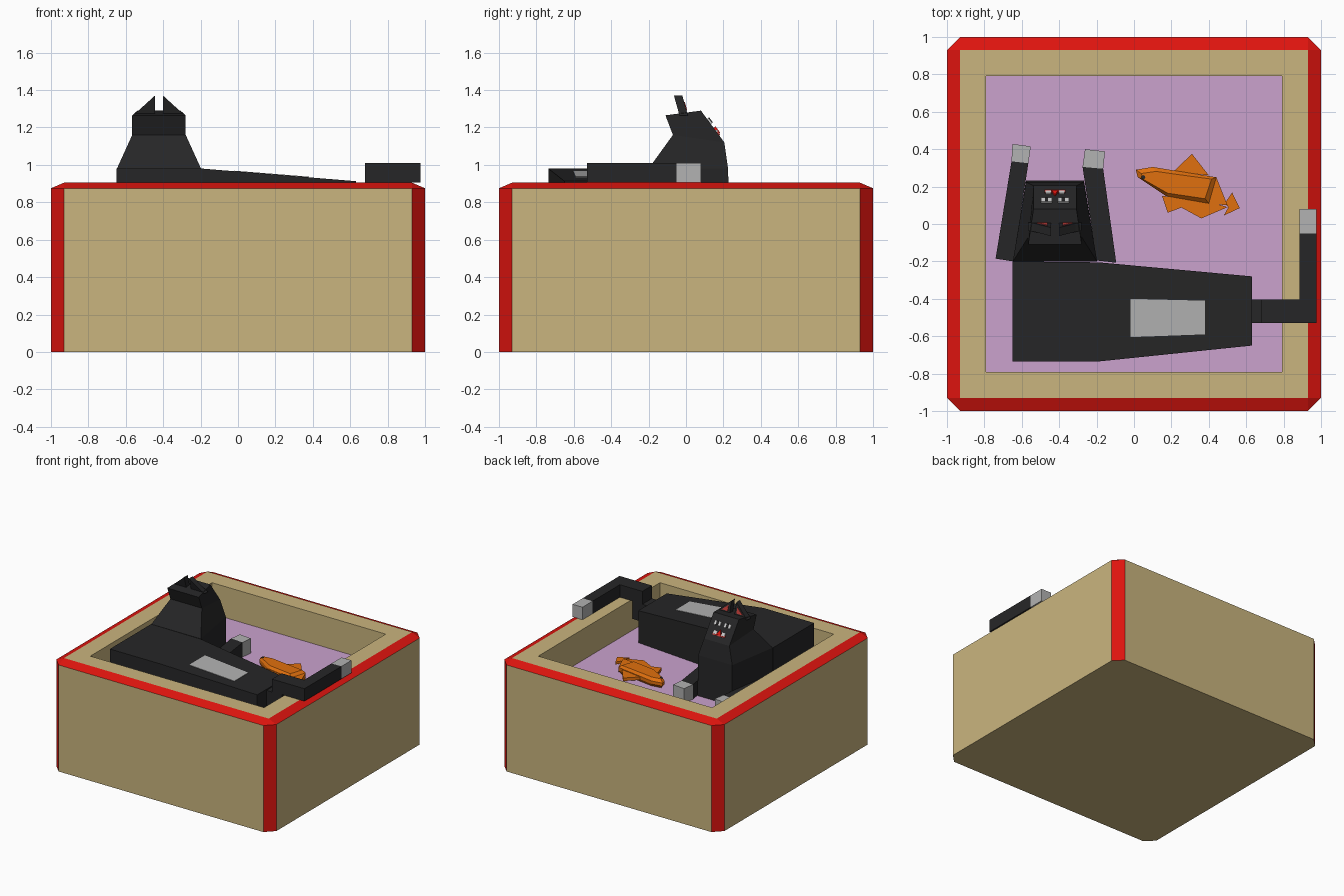
import bpy, bmesh
from mathutils import Vector

if "Cube" in bpy.data.objects:
    bpy.data.objects.remove(bpy.data.objects["Cube"])


def mat(name, r, g, b):
    lin = [((c / 255 + 0.055) / 1.055) ** 2.4 if c > 10 else c / 255 / 12.92 for c in (r, g, b)]
    m = bpy.data.materials.new(name)
    m.diffuse_color = (*lin, 1)
    m.use_nodes = True
    m.node_tree.nodes["Principled BSDF"].inputs["Base Color"].default_value = m.diffuse_color
    return m


TAN = mat("tan", 202, 181, 126)
RED = mat("red", 222, 20, 14)
PURPLE = mat("purple", 203, 162, 206)
BLACK = mat("black", 38, 38, 39)
GREY = mat("light_grey", 178, 178, 178)
ORANGE = mat("orange", 224, 112, 14)
PINK = mat("inner_red", 190, 60, 55)
WHITE = mat("white", 230, 230, 230)


def loft(name, rings, *mats):
    """Skin a list of equal-length point rings and cap both ends."""
    bm = bmesh.new()
    rows = [[bm.verts.new(p) for p in ring] for ring in rings]
    n = len(rows[0])
    for a, b in zip(rows, rows[1:]):
        for i in range(n):
            j = (i + 1) % n
            bm.faces.new((a[i], a[j], b[j], b[i]))
    bm.faces.new(rows[0])
    bm.faces.new(rows[-1])
    bmesh.ops.remove_doubles(bm, verts=bm.verts, dist=1e-5)
    bmesh.ops.recalc_face_normals(bm, faces=bm.faces)
    me = bpy.data.meshes.new(name)
    bm.to_mesh(me)
    bm.free()
    for m in mats:
        me.materials.append(m)
    ob = bpy.data.objects.new(name, me)
    bpy.context.collection.objects.link(ob)
    return ob


def prism(name, outline, z0, z1, m):
    return loft(name, [[(x, y, z) for x, y in outline] for z in (z0, z1)], m)


def box(name, x0, x1, y0, y1, z0, z1, m):
    return prism(name, [(x0, y0), (x1, y0), (x1, y1), (x0, y1)], z0, z1, m)


FLOOR = 0.65

# Box with chamfered red edges and a sunken purple floor
def octagon(a, b, z):
    return [(b, -a, z), (a, -b, z), (a, b, z), (b, a, z),
            (-b, a, z), (-a, b, z), (-a, -b, z), (-b, -a, z)]

crate = loft("box", [octagon(1, .93, 0), octagon(1, .93, .875), octagon(.93, .93, .905),
                     octagon(.79, .79, .905), octagon(.79, .79, FLOOR)], TAN, RED, PURPLE)
for f in crate.data.polygons:
    n, c = f.normal, f.center
    slanted = 0.1 < abs(n.z) < 0.98
    diagonal = abs(n.x) > 0.3 and abs(n.y) > 0.3
    if slanted or diagonal:
        f.material_index = 1
    elif n.z > 0.9 and abs(c.z - FLOOR) < 0.01:
        f.material_index = 2

# Cat body, tapering to the rear
body_sections = [(-.65, -.735, -.2, .98), (-.19, -.735, -.205, .98), (.63, -.65, -.28, .913)]
loft("cat_body", [[(x, a, FLOOR), (x, b, FLOOR), (x, b, z), (x, a, z)]
                  for x, a, b, z in body_sections], BLACK)

# Grey patch on the sloping back
patch = [(-.02, -.605, .966), (.38, -.59, .934), (.38, -.41, .934), (-.02, -.4, .966)]
loft("back_patch", [[(x, y, z - .01) for x, y, z in patch],
                    [(x, y, z + .003) for x, y, z in patch]], GREY)

# Chest and head: each ring is back (y, z, half width) and front (y, z, half width)
CX = -.4225
head_rings = [((-.2, FLOOR, .225), (.232, FLOOR, .155)),
              ((-.2, .98, .225), (.225, .98, .155)),
              ((-.07, 1.16, .143), (.205, 1.12, .115)),
              ((-.11, 1.265, .143), (.08, 1.29, .115))]
loft("cat_chest_and_head",
     [[(CX - bw, by, bz), (CX + bw, by, bz), (CX + fw, fy, fz), (CX - fw, fy, fz)]
      for (by, bz, bw), (fy, fz, fw) in head_rings], BLACK)

# Ears with red insides, leaning back
ear = [(.022, 1.265), (.022, 1.37), (.11, 1.29), (.143, 1.265)]
inner = [(.04, 1.29), (.04, 1.335), (.095, 1.29)]
for side, s in (("left", -1), ("right", 1)):
    def ear_ring(pts, y):
        return [(CX + s * x, y - .28 * (z - 1.265), z) for x, z in pts]
    loft(side + "_ear", [ear_ring(ear, -.035), ear_ring(ear, .01)], BLACK)
    loft(side + "_ear_inside", [ear_ring(inner, 0), ear_ring(inner, .014)], PINK)

# Face plates on the sloping front of the head; points are (x offset, 0 top .. 1 bottom)
TOP, BOTTOM = Vector((0, .08, 1.29)), Vector((0, .205, 1.12))
OUT = Vector((0, .806, .592))

def face_plate(name, pts, lift, m):
    base = [TOP.lerp(BOTTOM, t) + Vector((CX + x, 0, 0)) for x, t in pts]
    loft(name, [[p - OUT * .005 for p in base], [p + OUT * lift for p in base]], m)

def rect(x0, x1, t0, t1):
    return [(x0, t0), (x1, t0), (x1, t1), (x0, t1)]

for side, s in (("left", -1), ("right", 1)):
    face_plate(side + "_eye", rect(s * .016, s * .074, .26, .42), .010, WHITE)
    face_plate(side + "_pupil", rect(s * .036, s * .054, .26, .42), .014, BLACK)
    face_plate(side + "_lip", rect(s * .022, s * .052, .62, .74), .009, WHITE)
face_plate("mouth", rect(-.055, .055, .68, .78), .007, PINK)
face_plate("nose", [(-.02, .74), (.02, .74), (0, .54)], .013, RED)

# Front legs with grey paws; each outline lists back pair, ankle pair, tip pair
legs = {"left": [(-.74, -.185), (-.645, -.2), (-.565, .325), (-.655, .335), (-.65, .428), (-.552, .415)],
        "right": [(-.2, -.195), (-.095, -.207), (-.165, .295), (-.275, .305), (-.262, .4), (-.155, .388)]}
for side, (b0, b1, a1, a0, t0, t1) in legs.items():
    prism(side + "_front_leg", [b0, b1, a1, a0], FLOOR, .77, BLACK)
    prism(side + "_front_paw", [a0, a1, t1, t0], FLOOR, .77, GREY)

# Tail rising out of the box, bent over the rim
box("tail_base", .62, .77, -.53, -.405, .76, .904, BLACK)
prism("tail", [(.68, -.53), (.975, -.53), (.975, -.05), (.885, -.05),
               (.885, -.405), (.68, -.405)], .907, 1.01, BLACK)
box("tail_riser", .68, .77, -.53, -.405, .9, .91, BLACK)
box("tail_tip", .885, .975, -.05, .08, .907, 1.01, GREY)

# Fish lying on the floor: faceted body, wedge at the tail, thin fins
fish = [(.01, .29), (.1, .305), (.22, .285), (.44, .25), (.4, .11), (.17, .15), (.02, .25)]
mid = (.24, .21)
def fish_ring(k, z):
    return [(mid[0] + (x - mid[0]) * (.5 + k / 2), mid[1] + (y - mid[1]) * k, z) for x, y in fish]
loft("fish_body", [fish_ring(.8, FLOOR), fish_ring(1, .675), fish_ring(1, .70),
                   fish_ring(.75, .72)], ORANGE)
prism("fish_tail_root", [(.44, .25), (.5, .1), (.4, .11)], .66, .70, ORANGE)
prism("fish_tail_fin", [(.485, .11), (.525, .168), (.565, .085), (.48, .045), (.505, .09)], .67, .69, ORANGE)
prism("fish_top_fin", [(.21, .28), (.31, .375), (.4, .26)], .67, .695, ORANGE)
prism("fish_front_fin", [(.15, .15), (.18, .06), (.26, .09), (.26, .14)], .67, .695, ORANGE)
prism("fish_rear_fin", [(.25, .09), (.36, .03), (.5, .09), (.4, .12), (.26, .14)], .67, .695, ORANGE)

# Fish eye
bpy.ops.mesh.primitive_cylinder_add(vertices=8, radius=.011, depth=.02, location=(.05, .25, .713))
eye = bpy.context.object
eye.name = "fish_eye"
eye.data.materials.append(BLACK)
